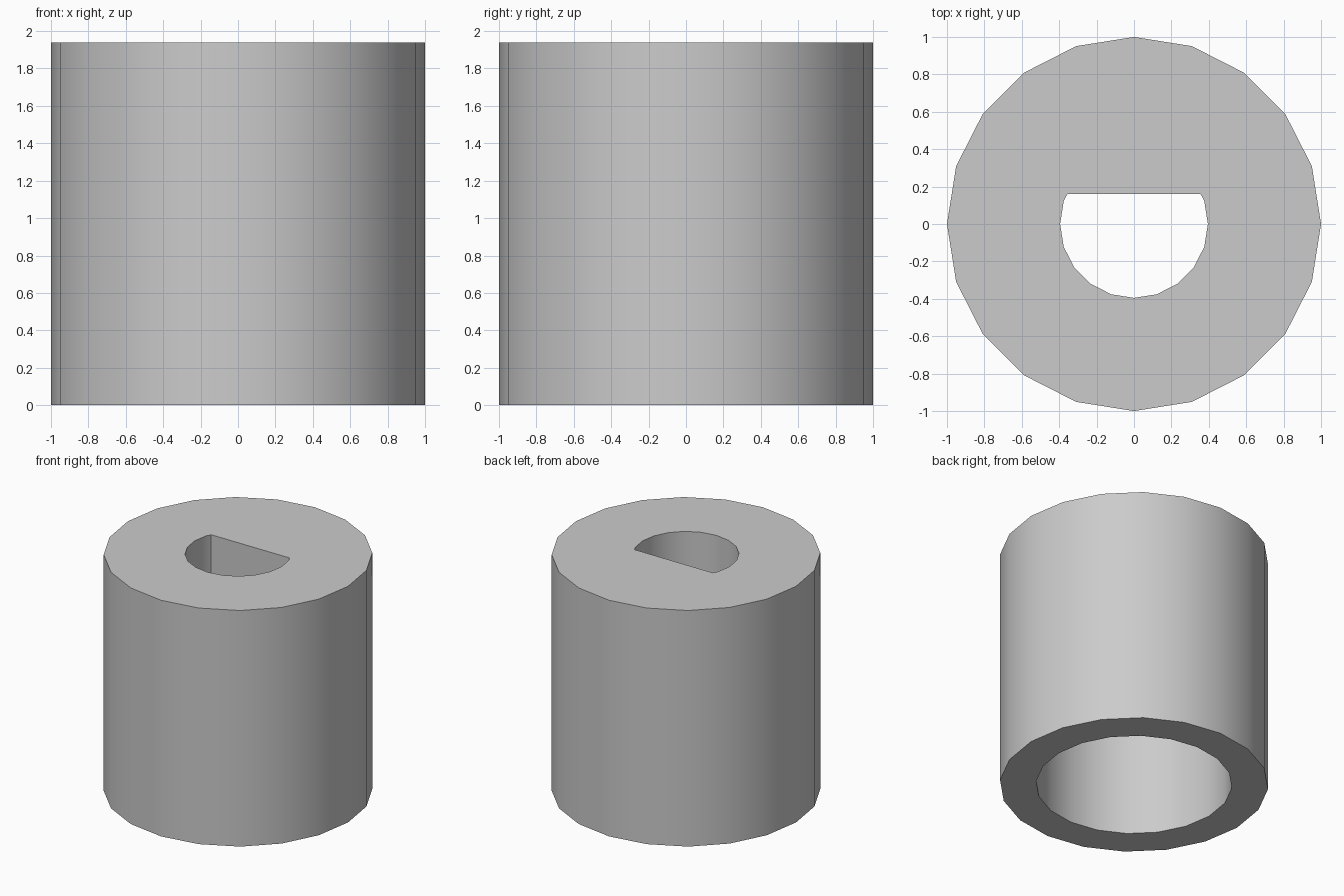
import bpy
import bmesh
from math import cos, sin, tau, radians

cube = bpy.data.objects.get("Cube")
if cube:
    bpy.data.objects.remove(cube, do_unlink=True)

SIDES = 20
HEIGHT = 1.94
OUTER_R, BORE_R, SHAFT_R = 1.0, 0.73, 0.395
FLAT_Y = 0.16        # flat of the D-shaped hole
BORE_TOP = 1.2       # depth of the round bore from below


def circle(radius):
    return [(radius * cos(tau * i / SIDES), radius * sin(tau * i / SIDES))
            for i in range(SIDES)]


def clip_above(points, limit):
    """Cut a convex outline with a horizontal line, keeping the lower part."""
    kept = []
    for (ax, ay), (bx, by) in zip(points, points[1:] + points[:1]):
        if ay <= limit:
            kept.append((ax, ay))
        if (ay <= limit) != (by <= limit):
            t = (limit - ay) / (by - ay)
            kept.append((ax + t * (bx - ax), limit))
    return kept


bm = bmesh.new()


def ring(points, z):
    verts = [bm.verts.new((x, y, z)) for x, y in points]
    return verts, [bm.edges.new((a, b)) for a, b in zip(verts, verts[1:] + verts[:1])]


def tube(points, z_low, z_high):
    """Wall between two copies of an outline; returns its lower and upper edges."""
    low, low_edges = ring(points, z_low)
    high, high_edges = ring(points, z_high)
    for i in range(len(points)):
        j = (i + 1) % len(points)
        bm.faces.new((low[i], low[j], high[j], high[i]))
    return low_edges, high_edges


# Outer wall, round bore and D-shaped shaft hole
outer_low, outer_high = tube(circle(OUTER_R), 0, HEIGHT)
bore_low, bore_high = tube(circle(BORE_R), 0, BORE_TOP)
shaft_low, shaft_high = tube(clip_above(circle(SHAFT_R), FLAT_Y), BORE_TOP, HEIGHT)

# Flat rings joining the walls
for edges in (outer_low + bore_low, bore_high + shaft_low, outer_high + shaft_high):
    bmesh.ops.triangle_fill(bm, edges=edges, use_beauty=True)
bmesh.ops.recalc_face_normals(bm, faces=bm.faces[:])
bmesh.ops.dissolve_limit(bm, angle_limit=radians(1), verts=[], edges=bm.edges[:])

mesh = bpy.data.meshes.new("sleeve")
bm.to_mesh(mesh)
bm.free()
sleeve = bpy.data.objects.new("sleeve", mesh)
bpy.context.collection.objects.link(sleeve)

# Plain grey
grey = bpy.data.materials.new("light grey")
grey.use_nodes = True
colour = (0.6, 0.6, 0.6, 1)
grey.diffuse_color = colour
grey.node_tree.nodes["Principled BSDF"].inputs["Base Color"].default_value = colour
mesh.materials.append(grey)

# Smooth walls with crisp rims
bpy.ops.object.select_all(action="DESELECT")
sleeve.select_set(True)
bpy.context.view_layer.objects.active = sleeve
bpy.ops.object.shade_smooth_by_angle(angle=radians(30))
